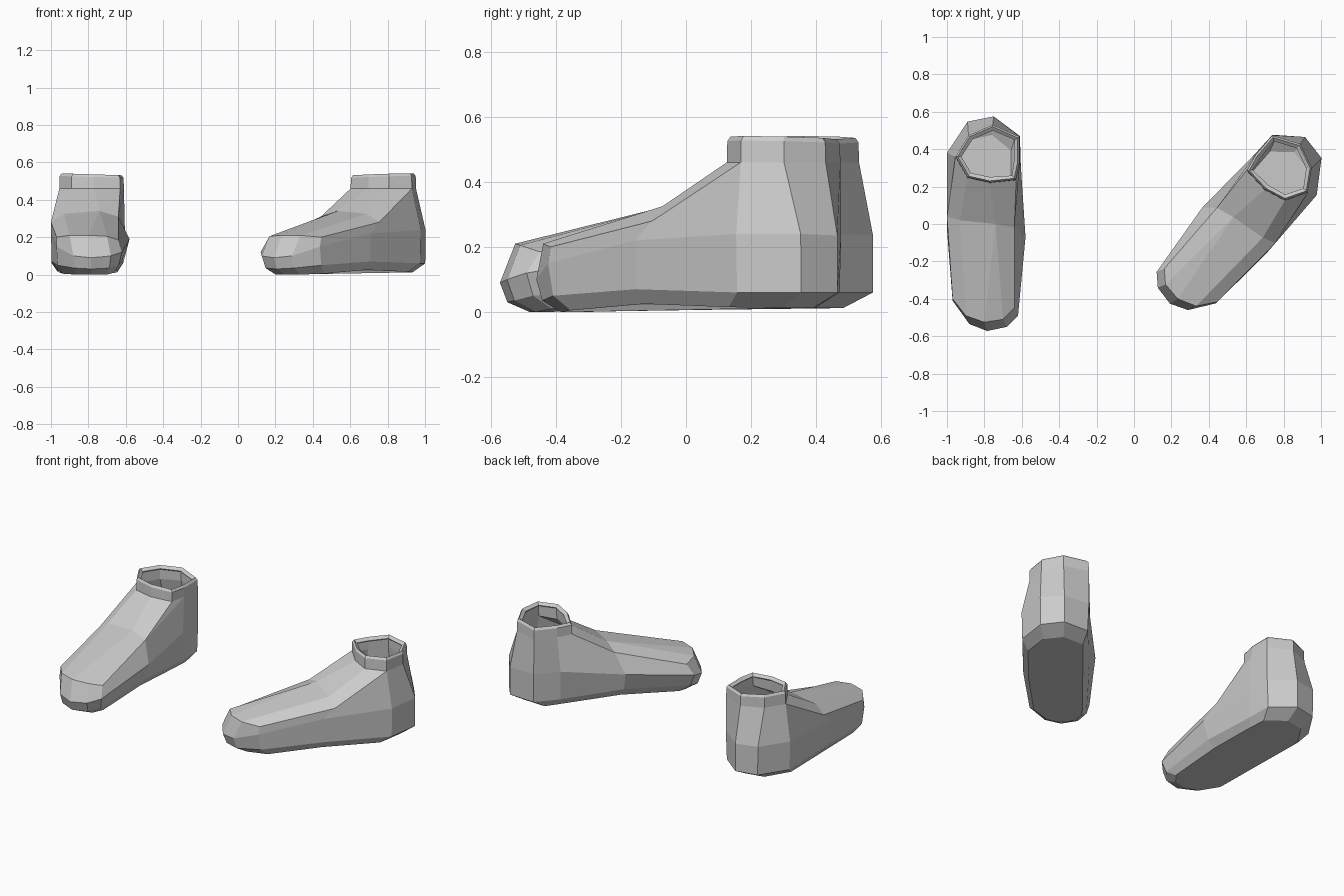
import bpy, bmesh
from mathutils import Vector

if "Cube" in bpy.data.objects:
    bpy.data.objects.remove(bpy.data.objects["Cube"])

# Outline columns run from the toe along the outer side, round the heel and back:
# toe_outer, outer_toe, outer_mid, outer_ankle, heel x3, inner_ankle, inner_mid, inner_toe, toe_inner, toe_tip
MID = [(-.88, -.535, .10), (-.97, -.41, .15), (-1, -.03, .22), (-1, .38, .24),
       (-.89, .547, .24), (-.75, .575, .235), (-.61, .47, .24), (-.605, .31, .24),
       (-.58, -.07, .19), (-.62, -.49, .12), (-.68, -.55, .10), (-.785, -.572, .09)]
UPPER = [(-.90, -.49, .21), (-.97, -.40, .20), (-1, .04, .28), (-.955, .36, .46),
         (-.885, .475, .46), (-.755, .532, .46), (-.61, .467, .46), (-.61, .33, .46),
         (-.64, -.02, .31), (-.64, -.45, .185), (-.70, -.51, .205), (-.80, -.525, .21)]
FLANGE_Z = [.035, .05, .07, .06, .06, .06, .06, .06, .08, .05, .035, .03]
FLANGE_WIDTH = [.97, .97, .98, .98, .98, 1, .96, .95, .82, .9, .93, 1]
SOLE_Z = [0, .005, .025, .015, .012, .012, .012, .018, .03, .01, 0, 0]
SOLE_WIDTH = [.83, .83, .83, .83, .83, .84, .8, .78, .65, .76, .8, .84]
# Front of the ankle opening and the crease across the instep
FRONT = [(-.89, .247, .46), (-.77, .22, .46), (-.63, .235, .46)]
INSTEP = [(-.93, .02, .325), (-.74, 0, .34)]


def build_shoe(name, place):
    bm = bmesh.new()

    def add(points):
        return [bm.verts.new(Vector(p)) for p in points]

    def bridge(a, b):
        for i in range(len(a)):
            j = (i + 1) % len(a)
            bm.faces.new((a[i], a[j], b[j], b[i]))

    # Sole and side walls
    sole = add([(-.79 + (x + .79) * w, y * .84, z)
                for (x, y, _), z, w in zip(MID, SOLE_Z, SOLE_WIDTH)])
    flange = add([(-.79 + (x + .79) * w, y * (.96 if y < -.3 else 1), z)
                  for (x, y, _), z, w in zip(MID, FLANGE_Z, FLANGE_WIDTH)])
    mid = add(MID)
    up = add(UPPER)
    bm.faces.new(sole)
    bridge(sole, flange)
    bridge(flange, mid)
    bridge(mid, up)

    # Instep and toe top
    f1, f2, f3 = add(FRONT)
    a1, a2 = add(INSTEP)
    for face in [(up[3], f1, a1, up[2]), (f1, f2, a2, a1), (f2, f3, up[8], a2),
                 (f3, up[7], up[8]), (up[2], a1, up[0], up[1]),
                 (a1, a2, up[11], up[0]), (a2, up[10], up[11]),
                 (a2, up[8], up[9], up[10])]:
        bm.faces.new(face)

    # Ankle collar with a slightly rounded rim
    ring = up[3:8] + [f3, f2, f1]
    for scale, height in ((.99, .522), (.93, .536)):
        rim = add([(-.78 + (v.co.x + .78) * scale / (1 if v.co.z < .5 else .99),
                    .37 + (v.co.y - .37) * scale / (1 if v.co.z < .5 else .99),
                    height - .03 * (v.co.x + .78)) for v in ring])
        bridge(ring, rim)
        ring = rim

    for v in bm.verts:
        v.co = place(v.co)
    bmesh.ops.recalc_face_normals(bm, faces=bm.faces)
    mesh = bpy.data.meshes.new(name)
    bm.to_mesh(mesh)
    bm.free()
    obj = bpy.data.objects.new(name, mesh)
    bpy.context.collection.objects.link(obj)
    # Wall thickness, seen at the open collar
    shell = obj.modifiers.new("thickness", 'SOLIDIFY')
    shell.thickness = .025
    shell.offset = -1


def mirrored_and_turned(p):
    u, v = p.y + .375, -.361 - p.x
    return Vector((.653 * u + .757 * v, .757 * u - .653 * v, p.z))


build_shoe("straight_shoe", lambda p: p.copy())
build_shoe("turned_shoe", mirrored_and_turned)
